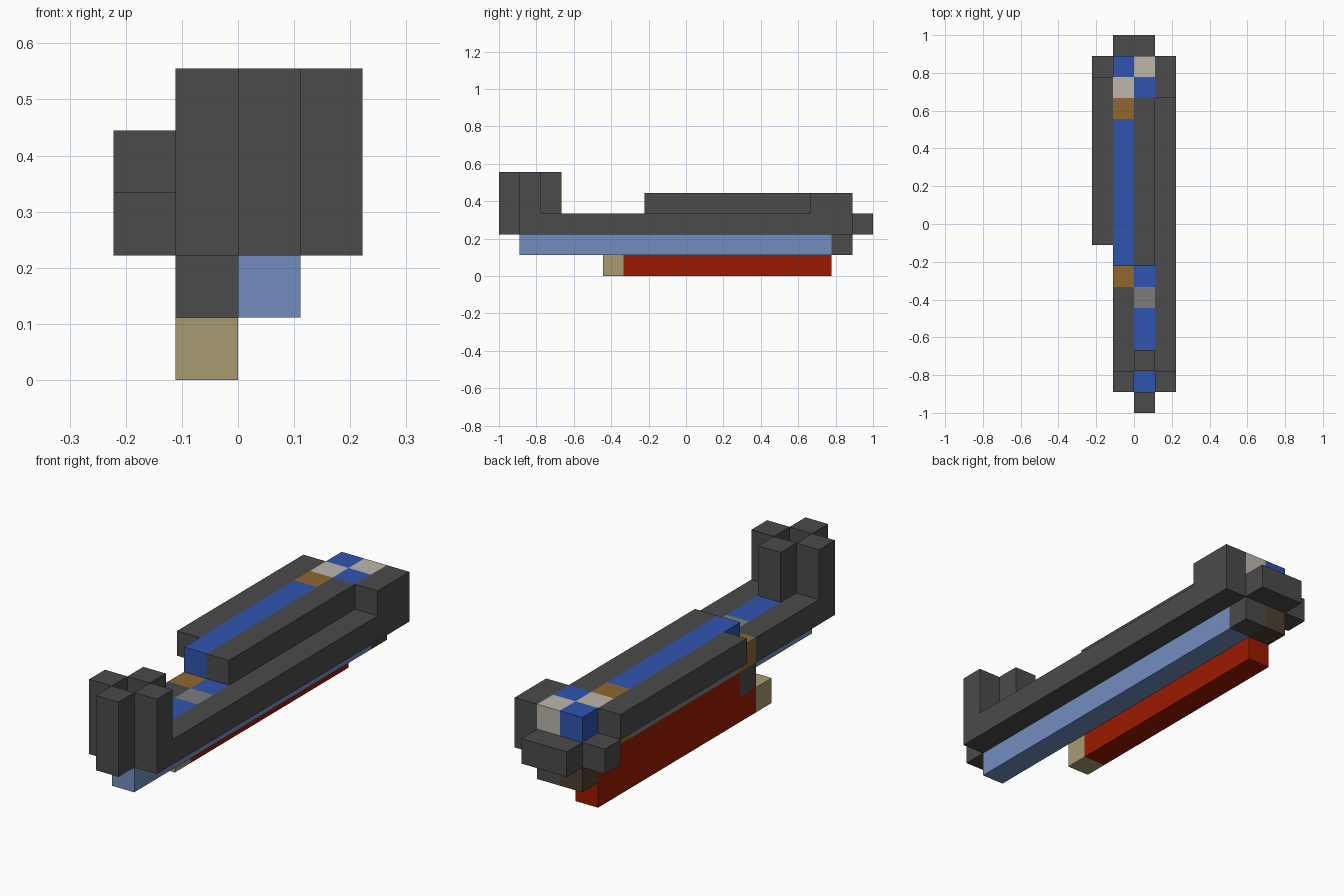
import bpy, bmesh
from itertools import product
from mathutils import Vector

cube = bpy.data.objects.get("Cube")
if cube:
    bpy.data.objects.remove(cube, do_unlink=True)

U = 1 / 9  # edge of one block
LOW, RAIL, DECK, TOP, PEAK = range(5)  # block layers, from the ground up
OUTER, RIGHT, MID, LEFT = range(-2, 2)  # block columns along x
BACK, NOSE = 7, -8  # last and first row of the deck


def material(name, rgb):
    m = bpy.data.materials.new(name)
    m.use_nodes = True
    m.diffuse_color = (*rgb, 1)
    bsdf = next(n for n in m.node_tree.nodes if n.type == 'BSDF_PRINCIPLED')
    bsdf.inputs["Base Color"].default_value = (*rgb, 1)
    return m


dark = material("dark_grey", (.07, .07, .07))
blue = material("blue", (.03, .09, .43))
pale = material("pale_blue", (.17, .27, .53))
red = material("red", (.33, .01, 0))
tan = material("tan", (.39, .33, .16))
white = material("off_white", (.51, .47, .41))
brown = material("brown", (.28, .14, .03))
grey = material("mid_grey", (.2, .2, .2))
umber = material("dark_brown", (.08, .05, .03))

blocks = {}  # block position -> (part name, material)


def fill(name, mat, columns, rows, layers):
    """Lay a run of blocks; a later part replaces what it overlaps."""
    spans = [s if isinstance(s, range) else [s] for s in (columns, rows, layers)]
    for cell in product(*spans):
        blocks[cell] = (name, mat)


# Underside
fill("lower_strip", red, RIGHT, range(-3, BACK), LOW)
fill("lower_strip", red, RIGHT, range(-2, BACK), RAIL)
fill("strip_tip", tan, RIGHT, -4, LOW)
fill("strip_front_plate", dark, RIGHT, -3, RAIL)
fill("underside_rail", pale, MID, range(NOSE, BACK), RAIL)
fill("underside_end", dark, MID, BACK, RAIL)
fill("underside_end_side", umber, RIGHT, BACK, RAIL)

# Deck
fill("deck", dark, range(RIGHT, LEFT + 1), range(NOSE, BACK + 1), DECK)
fill("back_block", dark, range(RIGHT, LEFT), BACK + 1, DECK)
fill("floor", blue, MID, range(NOSE, -2), DECK)
fill("floor_patch", grey, MID, -4, DECK)
fill("inner_side", grey, RIGHT, range(-2, 5), DECK)

# Raised top
fill("top_ridge", dark, MID, range(-2, 6), TOP)
fill("top_inlay", blue, RIGHT, range(-2, 5), TOP)
fill("right_rail", dark, OUTER, range(-1, BACK), TOP)
fill("right_rail_end", dark, OUTER, BACK, DECK)
fill("left_rail_end", dark, LEFT, range(6, BACK + 1), TOP)
fill("front_band", brown, RIGHT, -3, DECK)
fill("back_band", brown, RIGHT, 5, range(DECK, PEAK))

# Checkered back corner
for x, y in product((RIGHT, MID), (6, BACK)):
    if (x + y) % 2:
        fill("white_checks", white, x, y, TOP)
    else:
        fill("blue_checks", blue, x, y, TOP)

# Four posts around the front hollow
tall = range(DECK, PEAK + 1)
fill("front_post", dark, MID, NOSE - 1, tall)
fill("inner_post", dark, MID, NOSE + 1, tall)
fill("right_post", dark, RIGHT, NOSE, tall)
fill("left_post", dark, LEFT, NOSE, tall)


def add_block(bm, cell):
    """Add the faces of one block that are not pressed on a neighbour."""
    centre = Vector(cell) + Vector((.5, .5, .5))
    for axis, sign in product(range(3), (-1, 1)):
        n = Vector()
        n[axis] = sign
        if tuple(c + int(d) for c, d in zip(cell, n)) in blocks:
            continue
        a = Vector()
        a[axis - 1] = .5
        b = n.cross(a)
        mid = centre + n / 2
        corners = (mid - a - b, mid + a - b, mid + a + b, mid - a + b)
        bm.faces.new([bm.verts.new(p * U) for p in corners])


# One object per part, with flat areas merged
for name, mat in dict(blocks.values()).items():
    bm = bmesh.new()
    for cell, (owner, _) in blocks.items():
        if owner == name:
            add_block(bm, cell)
    bmesh.ops.remove_doubles(bm, verts=bm.verts[:], dist=.001)
    bmesh.ops.dissolve_limit(bm, angle_limit=.01, verts=bm.verts[:], edges=bm.edges[:])
    mesh = bpy.data.meshes.new(name)
    bm.to_mesh(mesh)
    bm.free()
    mesh.materials.append(mat)
    bpy.context.scene.collection.objects.link(bpy.data.objects.new(name, mesh))
